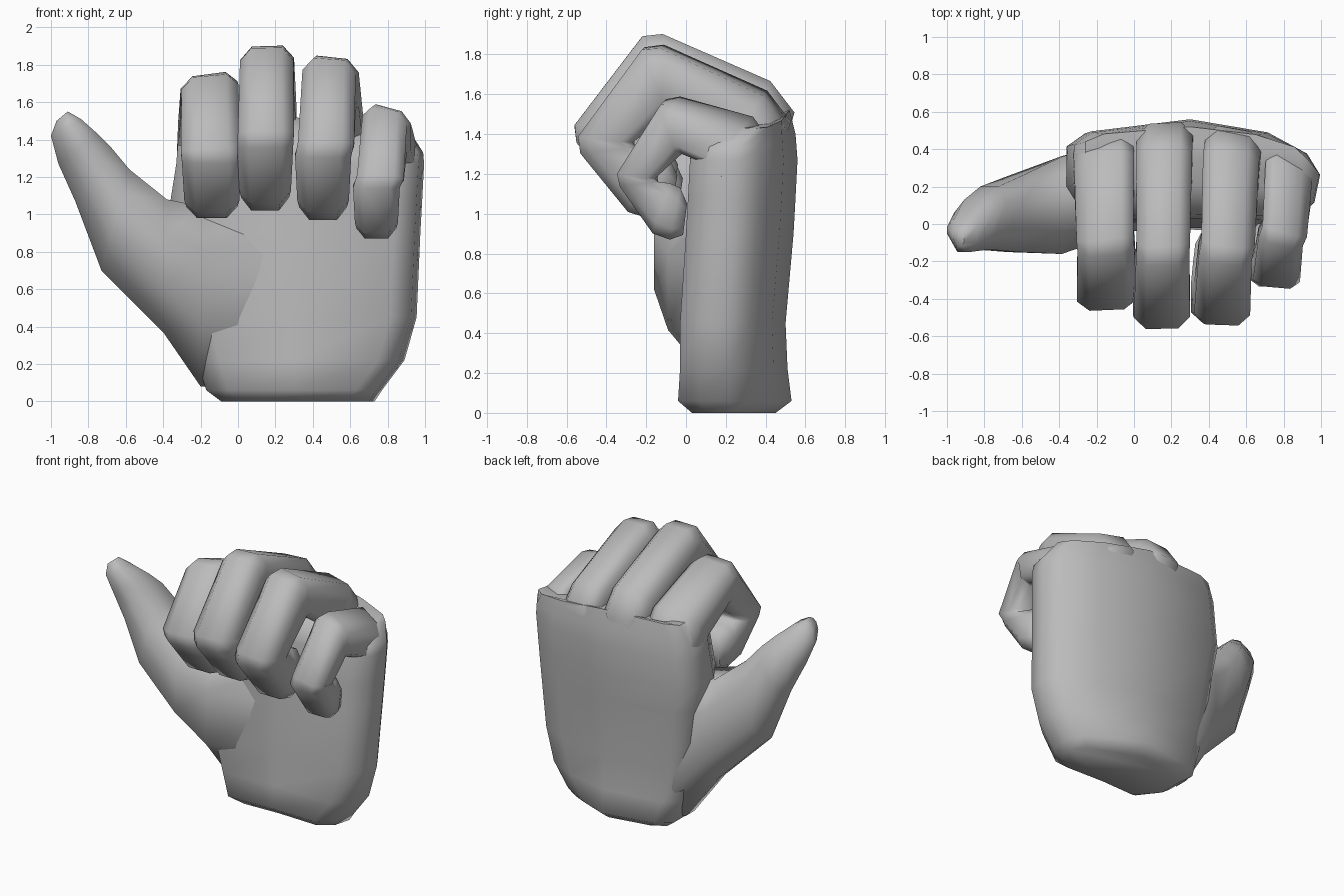
import bpy, bmesh, math
from mathutils import Vector

cube = bpy.data.objects.get("Cube")
if cube:
    bpy.data.objects.remove(cube, do_unlink=True)

skin = bpy.data.materials.new("plain grey")
skin.use_nodes = True
GREY = (0.5, 0.5, 0.5, 1)
skin.diffuse_color = GREY
skin.node_tree.nodes["Principled BSDF"].inputs["Base Color"].default_value = GREY


def loft(name, rings):
    """Skin a list of equal-length rings and cap both ends."""
    bm = bmesh.new()
    loops = [[bm.verts.new(p) for p in ring] for ring in rings]
    n = len(loops[0])
    for a, b in zip(loops, loops[1:]):
        for i in range(n):
            j = (i + 1) % n
            bm.faces.new((a[i], a[j], b[j], b[i]))
    bm.faces.new(loops[0][::-1])
    bm.faces.new(loops[-1])
    bmesh.ops.recalc_face_normals(bm, faces=bm.faces)
    mesh = bpy.data.meshes.new(name)
    bm.to_mesh(mesh)
    bm.free()
    mesh.materials.append(skin)
    obj = bpy.data.objects.new(name, mesh)
    bpy.context.collection.objects.link(obj)
    bpy.ops.object.select_all(action='DESELECT')
    obj.select_set(True)
    bpy.context.view_layer.objects.active = obj
    bpy.ops.object.shade_smooth_by_angle(angle=math.radians(65))


def section(outer, inner, side, cut):
    """Chamfered box section between an outer and an inner point."""
    outer, inner, side = Vector(outer), Vector(inner), Vector(side)
    mid, half = (outer + inner) / 2, (outer - inner) / 2
    pattern = [(1, cut), (cut, 1), (-cut, 1), (-1, cut),
               (-1, -cut), (-cut, -1), (cut, -1), (1, -cut)]
    return [mid + half * u + side * v for u, v in pattern]


# Palm: outline of each level as left, right, front and back limits
def palm_ring(z, xl, xr, yf, yb, tilt=0):
    d = yb - yf
    plan = [(xl, yf + 0.35 * d), (xl + 0.12, yf), (0.3, yf + 0.01),
            (xr - 0.14, yf), (xr - 0.03, yf + 0.18 * d), (xr, yf + 0.45 * d),
            (xr - 0.07, yf + 0.66 * d), (xr - 0.28, yf + 0.87 * d), (0.3, yb),
            (xl + 0.1, yb - 0.12 * d), (xl, yb - 0.25 * d)]
    return [(x, y, z - tilt * max(0, x - 0.3)) for x, y in plan]


palm_levels = [(0, -0.09, 0.73, 0.03, 0.45), (0.06, -0.17, 0.77, -0.04, 0.53),
               (0.22, -0.22, 0.89, -0.03, 0.51), (0.45, -0.28, 0.955, -0.03, 0.5),
               (0.9, -0.33, 0.975, 0, 0.54), (1.08, -0.36, 0.985, 0.01, 0.55),
               (1.27, -0.33, 0.995, 0.02, 0.56),
               (1.4, -0.32, 0.99, 0.04, 0.55, 0.1), (1.52, -0.26, 0.93, 0.2, 0.52, 0.15)]
loft("palm", [palm_ring(*level) for level in palm_levels])

# Fingers: one curled profile (outer y, z, inner y, z, width) refitted to each finger
curl = [(0.46, 1.2, 0.3, 1.2, 0.7), (0.54, 1.5, 0.24, 1.36, 1),
        (0.42, 1.66, 0.22, 1.40, 1), (-0.12, 1.9, -0.05, 1.58, 0.95),
        (-0.22, 1.89, -0.08, 1.56, 0.95), (-0.56, 1.44, -0.27, 1.41, 1),
        (-0.55, 1.35, -0.26, 1.38, 1), (-0.30, 1.05, -0.17, 1.37, 0.92),
        (-0.17, 1.01, -0.09, 1.34, 0.85), (-0.07, 1.04, -0.04, 1.24, 0.65)]


def finger(name, x_base, x_tip, half, slope, back, front, top, bottom, raised=0):
    sy, sz = (back - front) / 1.1, (top - bottom) / 0.89
    rings = []
    for i, (oy, oz, iy, iz, w) in enumerate(curl):
        t = min(1, max(0, i - 1) / 5)
        x = x_base + (x_tip - x_base) * t
        lean = slope * (1 - t)
        lift = raised if i in (1, 2) else 0

        def fit(y, z):
            return (x, back + (y - 0.54) * sy, top + (z - 1.9) * sz + lift)
        side = Vector((1, lean, lean)) * half * w
        rings.append(section(fit(oy, oz), fit(iy, iz), side, 0.58))
    loft(name, rings)


finger("index_finger", -0.165, -0.14, 0.16, 0.22, 0.48, -0.46, 1.75, 0.98, 0.03)
finger("middle_finger", 0.165, 0.145, 0.15, 0.05, 0.54, -0.56, 1.9, 1.02)
finger("ring_finger", 0.535, 0.455, 0.15, -0.18, 0.51, -0.54, 1.84, 0.97)
finger("little_finger", 0.85, 0.74, 0.125, -0.45, 0.39, -0.34, 1.57, 0.87, 0.08)

# Thumb: upper x, z, lower x, z, then front and back limits
thumb = [(-0.91, 1.55, -0.97, 1.5, -0.12, -0.03),
         (-0.84, 1.51, -1.0, 1.42, -0.15, 0.03),
         (-0.75, 1.43, -0.96, 1.27, -0.14, 0.13),
         (-0.68, 1.36, -0.87, 1.07, -0.14, 0.2),
         (-0.58, 1.24, -0.73, 0.7, -0.15, 0.25),
         (-0.38, 1.08, -0.4, 0.37, -0.16, 0.36),
         (-0.18, 1.04, -0.2, 0.08, -0.09, 0.42),
         (0.3, 1.0, 0.1, 0.08, 0.03, 0.38)]
rings = []
for ux, uz, lx, lz, front, back in thumb:
    mid, half = (front + back) / 2, (back - front) / 2
    ring = section((ux, mid, uz), (lx, mid, lz), (0, half, 0), 0.5)
    # the lower front edge slopes back under the thumb
    ring[4].y += 0.6 * half
    ring[5] = ring[5].lerp(ring[6], 0.2)
    rings.append(ring)
loft("thumb", rings)
